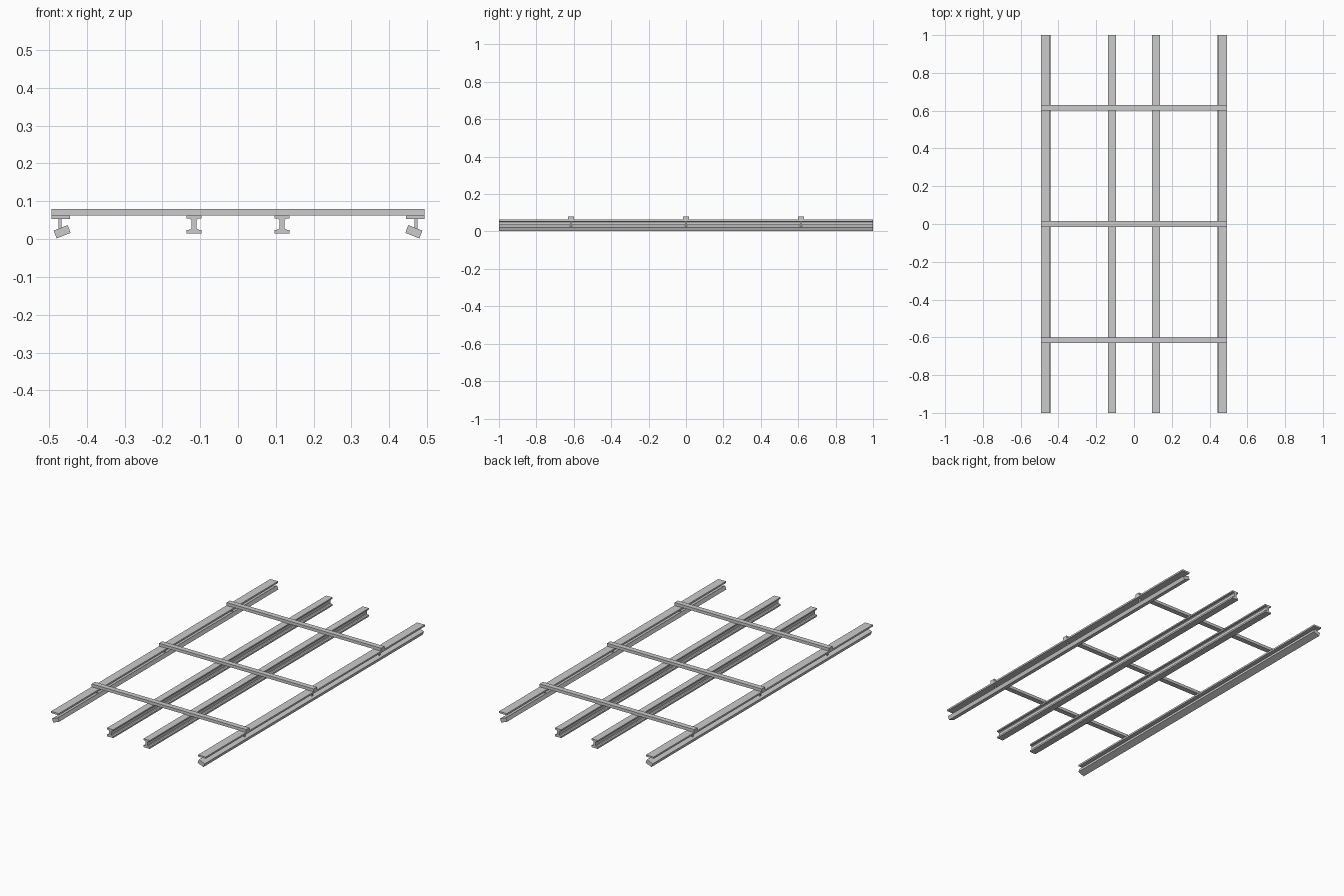
import bpy, bmesh, math

if "Cube" in bpy.data.objects:
    bpy.data.objects.remove(bpy.data.objects["Cube"])


def box(name, centre, size, tilt=0.0):
    bpy.ops.mesh.primitive_cube_add(size=1, location=centre, rotation=(0, tilt, 0))
    ob = bpy.context.object
    ob.name = name
    ob.scale = size
    bpy.ops.object.transform_apply(location=False, rotation=False, scale=True)
    return ob


def extrude_y(name, profile, x, length):
    """Extrude an (x, z) profile along y."""
    bm = bmesh.new()
    face = bm.faces.new([bm.verts.new((px, -length / 2, pz)) for px, pz in profile])
    ext = bmesh.ops.extrude_face_region(bm, geom=[face])
    verts = [v for v in ext["geom"] if isinstance(v, bmesh.types.BMVert)]
    bmesh.ops.translate(bm, verts=verts, vec=(0, length, 0))
    bmesh.ops.recalc_face_normals(bm, faces=bm.faces)
    me = bpy.data.meshes.new(name)
    bm.to_mesh(me)
    bm.free()
    ob = bpy.data.objects.new(name, me)
    ob.location.x = x
    bpy.context.collection.objects.link(ob)
    return ob


LENGTH = 2.0
TIE_Y = (-0.615, 0.0, 0.615)

# half of the I-beam section, mirrored to the other side
half = [(0.02, 0.0145), (0.02, 0.024), (0.011, 0.025), (0.0065, 0.029),
        (0.0065, 0.050), (0.011, 0.054), (0.02, 0.055), (0.02, 0.063)]
section = half + [(-x, z) for x, z in reversed(half)]

for side, s in (("left", -1), ("right", 1)):
    # running rail
    extrude_y(f"inner_rail_{side}", section, s * 0.1165, LENGTH)
    # outer rail: flat top plate over a tilted bar
    box(f"outer_plate_{side}", (s * 0.469, 0, 0.058), (0.049, LENGTH, 0.010))
    box(f"tilted_bar_{side}", (s * 0.465, 0, 0.0195), (0.040, LENGTH, 0.0222),
        s * math.radians(21.5))
    # small posts joining plate and bar under each tie
    for i, y in enumerate(TIE_Y):
        box(f"post_{side}_{i}", (s * 0.471, y, 0.040), (0.008, 0.010, 0.028))

# cross ties
for i, y in enumerate(TIE_Y):
    box(f"cross_tie_{i}", (0, y, 0.0715), (0.987, 0.030, 0.017))
